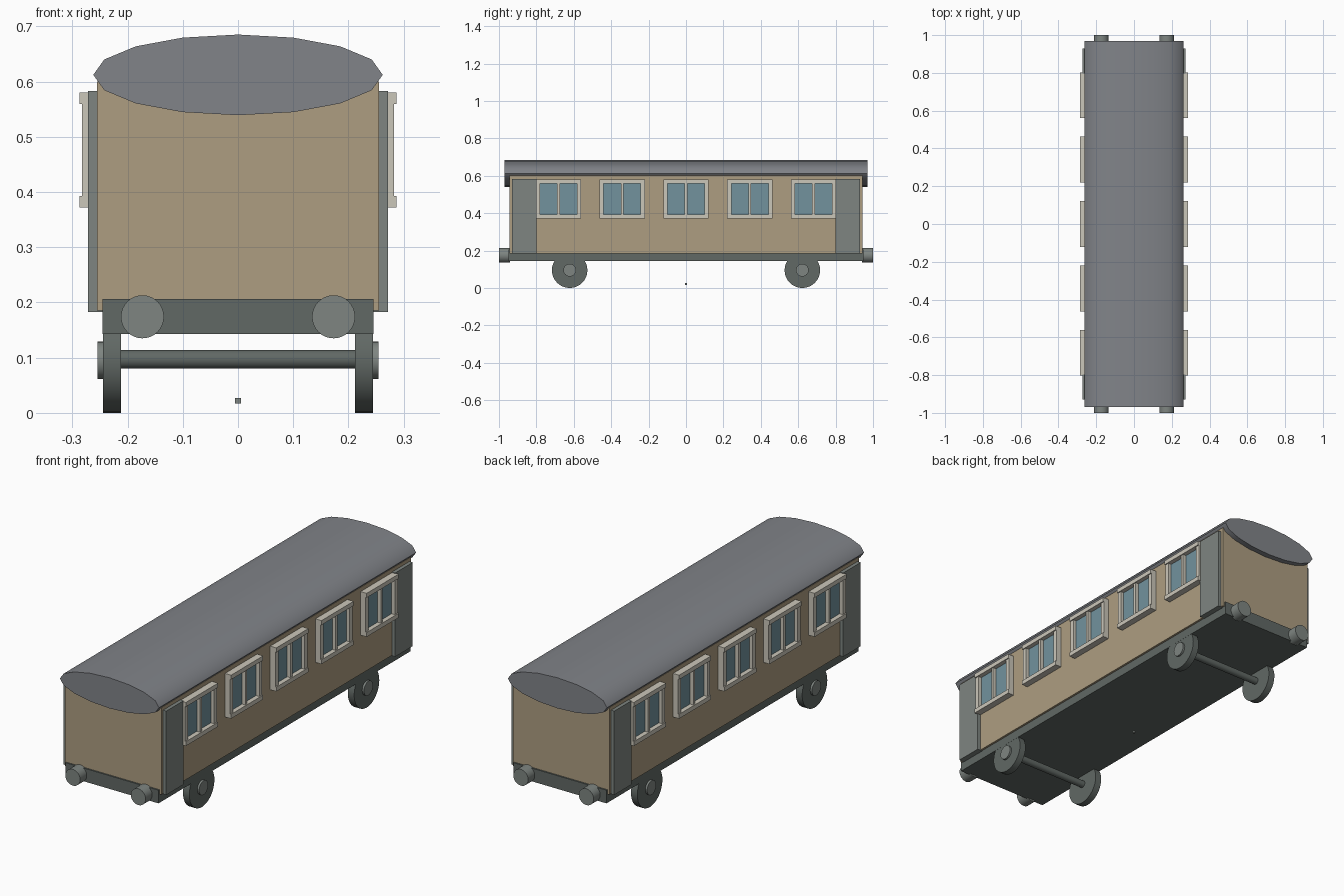
import bpy
from math import pi, radians

if "Cube" in bpy.data.objects:
    bpy.data.objects.remove(bpy.data.objects["Cube"])


def material(name, rgb):
    m = bpy.data.materials.new(name)
    m.diffuse_color = (*rgb, 1)
    m.use_nodes = True
    m.node_tree.nodes["Principled BSDF"].inputs["Base Color"].default_value = m.diffuse_color
    return m


TAN = material("tan_paint", (0.42, 0.34, 0.22))
CREAM = material("cream_trim", (0.60, 0.57, 0.49))
GLASS = material("blue_glass", (0.17, 0.29, 0.34))
ROOF = material("roof_grey", (0.22, 0.23, 0.25))
DOOR = material("door_grey", (0.21, 0.235, 0.22))
IRON = material("iron_grey", (0.12, 0.14, 0.13))


def box(name, x, y, z, mat):
    """Box from (min, max) ranges on each axis."""
    spans = [sorted(r) for r in (x, y, z)]
    bpy.ops.mesh.primitive_cube_add(size=1, location=[(a + b) / 2 for a, b in spans])
    ob = bpy.context.object
    ob.name = name
    ob.scale = [b - a for a, b in spans]
    bpy.ops.object.transform_apply(location=False, rotation=False, scale=True)
    ob.data.materials.append(mat)
    return ob


def cylinder(name, axis, centre, radius, length, mat, sides=32):
    rot = (0, pi / 2, 0) if axis == "x" else (pi / 2, 0, 0)
    bpy.ops.mesh.primitive_cylinder_add(vertices=sides, radius=radius, depth=length,
                                        location=centre, rotation=rot)
    ob = bpy.context.object
    ob.name = name
    bpy.ops.object.transform_apply(location=False, rotation=True, scale=False)
    bpy.ops.object.shade_smooth_by_angle(angle=radians(50))
    ob.data.materials.append(mat)
    return ob


# Carriage body and chassis
box("carriage_body", (-0.255, 0.255), (-0.943, 0.943), (0.185, 0.60), TAN)
box("chassis", (-0.245, 0.245), (-0.95, 0.95), (0.143, 0.206), IRON)

# Flattened sixteen-sided roof
roof = cylinder("roof", "y", (0, 0, 0.612), 0.262, 1.94, ROOF, 16)
roof.scale.z = 0.073 / 0.262
bpy.ops.object.transform_apply(location=False, rotation=False, scale=True)
bpy.ops.object.shade_smooth_by_angle(angle=radians(60))

# Small block under the middle of the chassis
box("small_block", (-0.005, 0.005), (-0.005, 0.005), (0.017, 0.027), DOOR)

for s in (-1, 1):
    # Doors at both ends of each side
    for e in (-1, 1):
        box("door", (s * 0.24, s * 0.272), (e * 0.798, e * 0.93), (0.183, 0.583), DOOR)

    # Windows: glass, sill and head bars, side posts and centre bar
    for i in range(-2, 3):
        c = i * 0.341
        box("window_glass", (s * 0.25, s * 0.265), (c - 0.115, c + 0.115), (0.38, 0.57), GLASS)
        for z in (0.372, 0.559):
            box("window_rail", (s * 0.25, s * 0.287), (c - 0.121, c + 0.121), (z, z + 0.021), CREAM)
        for y, w in ((c - 0.11, 0.011), (c, 0.007), (c + 0.11, 0.011)):
            box("window_post", (s * 0.25, s * 0.282), (y - w, y + w), (0.38, 0.57), CREAM)

# Wheelsets and buffers
for e in (-1, 1):
    y = e * 0.622
    cylinder("axle", "x", (0, y, 0.097), 0.017, 0.44, IRON)
    for s in (-1, 1):
        cylinder("wheel", "x", (s * 0.228, y, 0.095), 0.095, 0.033, IRON)
        cylinder("wheel_hub", "x", (s * 0.238, y, 0.095), 0.034, 0.032, DOOR)
        cylinder("buffer", "y", (s * 0.173, e * 0.97, 0.174), 0.039, 0.06, DOOR)
